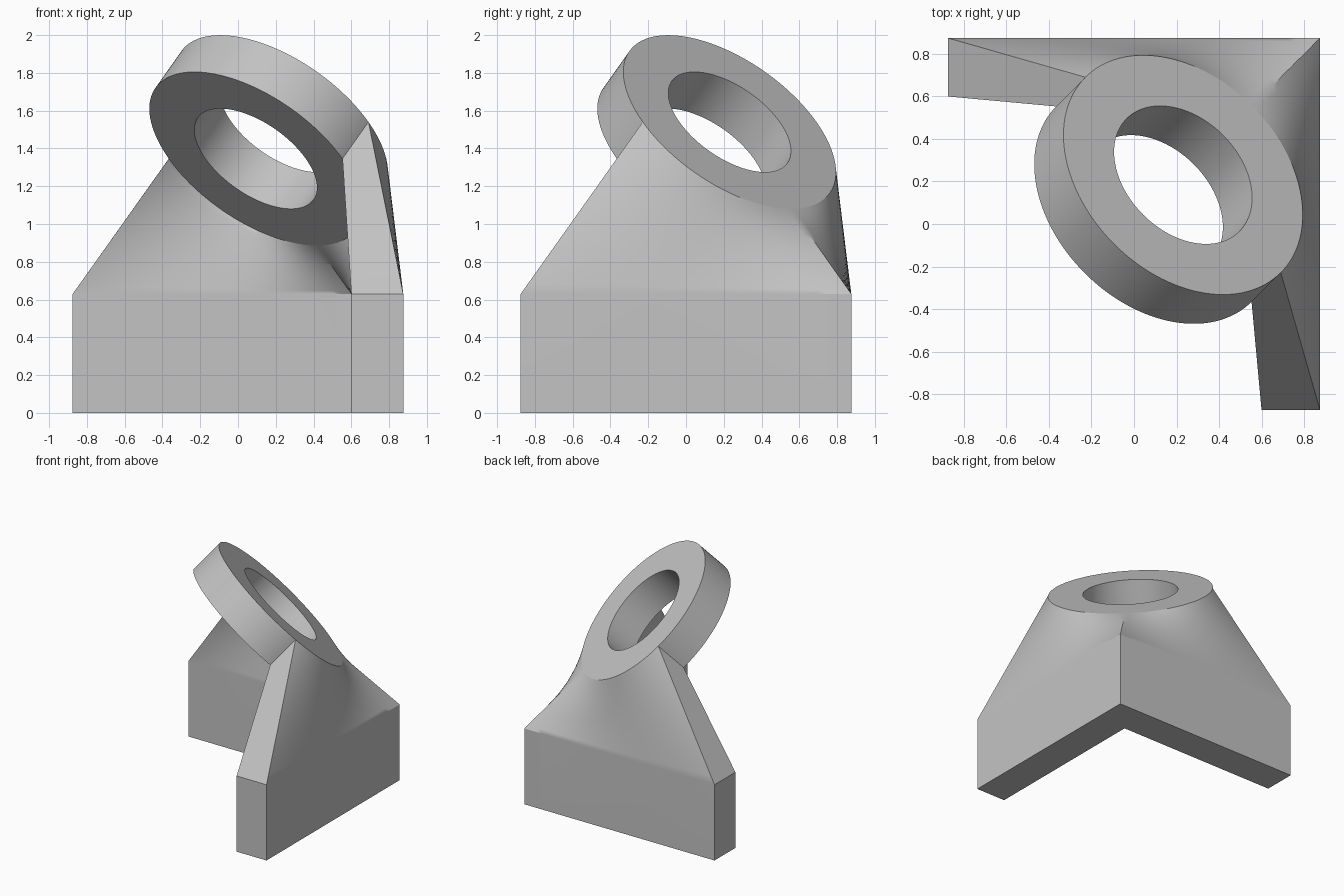
import bpy
import bmesh
import math
from mathutils import Vector

if "Cube" in bpy.data.objects:
    bpy.data.objects.remove(bpy.data.objects["Cube"])

HALF = 0.875            # half the base width
THICK = 0.275           # wall and ring thickness
WALL_TOP = 0.63
RING_R, HOLE_R = 0.65, 0.375
ARM = 32                # columns along each arm, a quarter turn of the ring
LEVELS = 16             # rows between wall and ring

# Ring frame: tilted axis, level direction and downhill direction
s = math.sqrt(0.5)
AXIS = Vector((0.5, 0.5, s))
SIDE = Vector((-s, s, 0))
DOWN = Vector((0.5, 0.5, -s))
OUTER_C = Vector((0.231, 0.231, 1.54))
INNER_C = OUTER_C - AXIS * THICK

grey = bpy.data.materials.new("plain grey")
grey.use_nodes = True
colour = (0.55, 0.55, 0.55, 1)
grey.diffuse_color = colour
grey.node_tree.nodes["Principled BSDF"].inputs["Base Color"].default_value = colour


def circle_point(centre, radius, angle):
    return centre + radius * (SIDE * math.cos(angle) + DOWN * math.sin(angle))


def corner_path(u, edge):
    """Point on the L-shaped plan; u runs 0 to 2 with the corner at 1."""
    x = -HALF + (edge + HALF) * min(u, 1)
    y = edge - (edge + HALF) * max(u - 1, 0)
    return Vector((x, y, 0))


def rising_line(u, edge, centre):
    """Wall foot, wall top, then straight up to the ring."""
    foot = corner_path(u, edge)
    top = foot + Vector((0, 0, WALL_TOP))
    end = circle_point(centre, RING_R, u * math.pi / 2)
    return [foot] + [top.lerp(end, k / LEVELS) for k in range(LEVELS + 1)]


def skin(name, sections, closed):
    """Join matching closed sections with quads, capping open ends."""
    bm = bmesh.new()
    rows = [[bm.verts.new(p) for p in sec] for sec in sections]
    count = len(rows[0])
    pairs = list(zip(rows, rows[1:]))
    if closed:
        pairs.append((rows[-1], rows[0]))
    for a, b in pairs:
        for i in range(count):
            j = (i + 1) % count
            bm.faces.new((a[i], a[j], b[j], b[i]))
    if not closed:
        for row in (rows[0], rows[-1]):
            for i in range(count // 2 - 1):
                bm.faces.new((row[i], row[i + 1], row[-2 - i], row[-1 - i]))
    bmesh.ops.recalc_face_normals(bm, faces=bm.faces)
    mesh = bpy.data.meshes.new(name)
    bm.to_mesh(mesh)
    bm.free()
    mesh.materials.append(grey)
    obj = bpy.data.objects.new(name, mesh)
    bpy.context.collection.objects.link(obj)
    bpy.ops.object.select_all(action="DESELECT")
    obj.select_set(True)
    bpy.context.view_layer.objects.active = obj
    bpy.ops.object.shade_smooth_by_angle(angle=math.radians(30))
    weighted = obj.modifiers.new("even shading", "WEIGHTED_NORMAL")
    weighted.keep_sharp = True
    return obj


# Corner wall blending into the lower half of the ring
support = []
for i in range(2 * ARM + 1):
    u = i / ARM
    outside = rising_line(u, HALF, OUTER_C)
    inside = rising_line(u, HALF - THICK, INNER_C)
    support.append(outside + inside[::-1])
skin("corner_support", support, closed=False)

# Tilted ring with a round hole
ring = []
for i in range(4 * ARM):
    angle = i / ARM * math.pi / 2
    ring.append([circle_point(c, r, angle) for c, r in (
        (OUTER_C, RING_R), (INNER_C, RING_R),
        (INNER_C, HOLE_R), (OUTER_C, HOLE_R))])
skin("tilted_ring", ring, closed=True)
